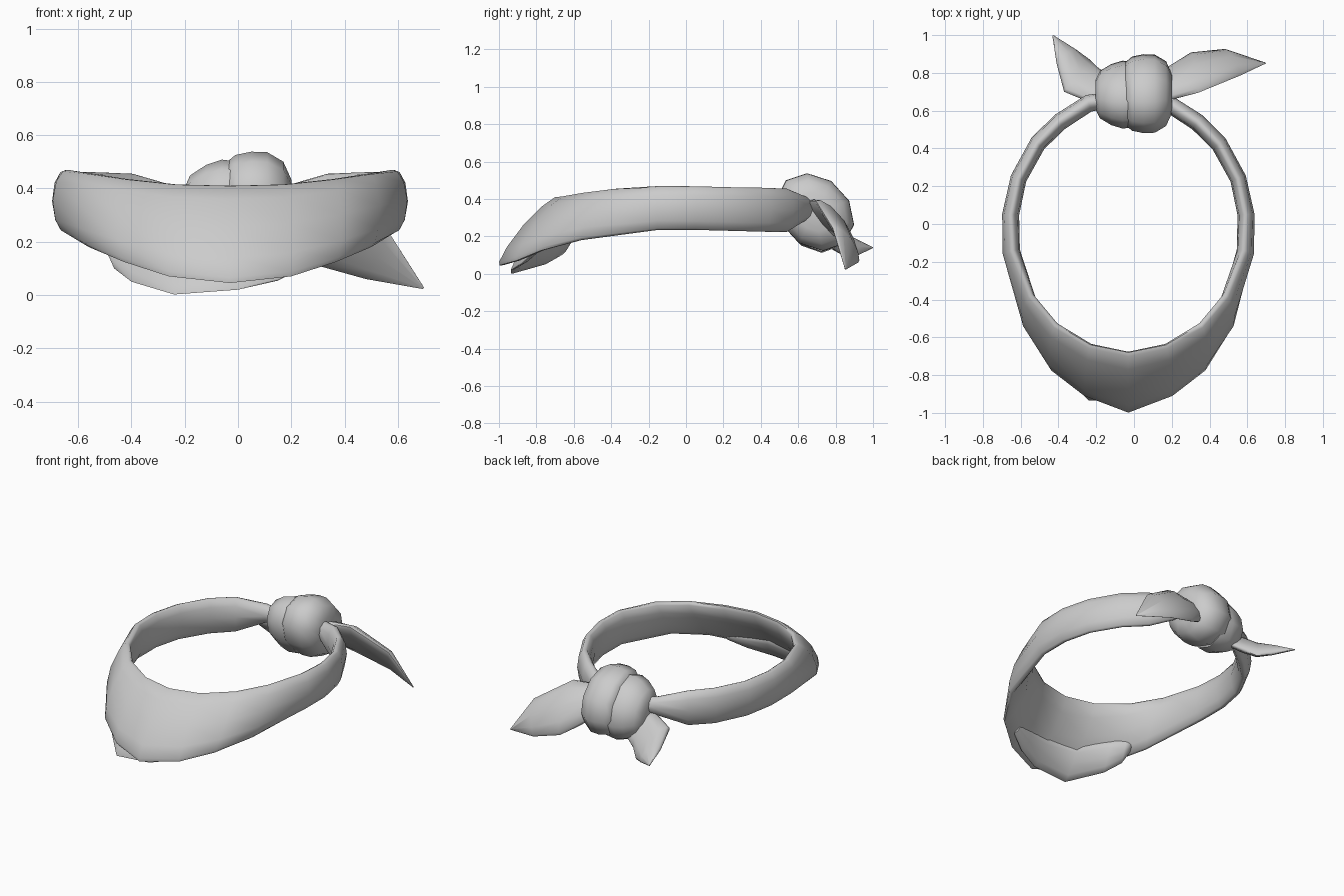
import bpy, bmesh, math
from mathutils import Vector

if "Cube" in bpy.data.objects:
    bpy.data.objects.remove(bpy.data.objects["Cube"])


def loft(name, rings, angle=60):
    """Skin a list of equal-length closed rings and cap both ends."""
    bm = bmesh.new()
    vs = [[bm.verts.new(p) for p in r] for r in rings]
    n = len(rings[0])
    for a, b in zip(vs, vs[1:]):
        for k in range(n):
            bm.faces.new((a[k], a[(k + 1) % n], b[(k + 1) % n], b[k]))
    bm.faces.new(vs[0])
    bm.faces.new(vs[-1])
    bmesh.ops.remove_doubles(bm, verts=bm.verts, dist=0.0005)
    bmesh.ops.recalc_face_normals(bm, faces=bm.faces)
    me = bpy.data.meshes.new(name)
    bm.to_mesh(me)
    bm.free()
    ob = bpy.data.objects.new(name, me)
    bpy.context.collection.objects.link(ob)
    bpy.ops.object.select_all(action='DESELECT')
    bpy.context.view_layer.objects.active = ob
    ob.select_set(True)
    bpy.ops.object.shade_smooth_by_angle(angle=math.radians(angle))
    return ob


def lens(a, b, hint, outer, inner):
    """Folded-cloth section from edge a to edge b, puffed along hint."""
    a, b, h = Vector(a), Vector(b), Vector(hint)
    d = b - a
    if d.length > 1e-4:
        d.normalize()
        h = h - d * h.dot(d)
    h.normalize()
    prof = [(0.03, 0.35), (0.2, 0.8), (0.5, 1.0), (0.8, 0.75), (0.97, 0.3)]
    out = [a.lerp(b, t) + h * outer * s for t, s in prof]
    back = [a.lerp(b, t) - h * inner * s for t, s in reversed(prof)]
    return [a] + out + [b] + back


# neck band: half stations (top x, y, z, bottom x, y, z, outer puff, inner puff)
CX = -0.03
half = [
    (0, -.68, .41, 0, -.998, .045, .045, .05),
    (.20, -.64, .415, .23, -.908, .07, .045, .05),
    (.385, -.53, .435, .40, -.775, .125, .045, .05),
    (.515, -.375, .455, .53, -.56, .18, .05, .045),
    (.61, -.14, .47, .62, -.15, .235, .052, .042),
    (.62, .05, .468, .62, .05, .235, .048, .042),
    (.58, .24, .463, .58, .24, .23, .045, .042),
    (.48, .425, .46, .48, .425, .225, .045, .045),
    (.365, .54, .455, .365, .54, .225, .045, .047),
    (.21, .64, .41, .21, .64, .29, .045, .047),
    (.08, .66, .38, .08, .66, .31, .04, .04),
]


def station(s, side):
    tx, ty, tz, bx, by, bz, o, i = s
    return lens((CX + side * tx, ty, tz), (CX + side * bx, by, bz),
                (side * (tx + bx) / 2, (ty + by) / 2, 0), o, i)


loft("neck_band", [station(s, -1) for s in reversed(half[1:])] + [station(s, 1) for s in half])

# inner cloth layer peeking out under the front of the band
flap = [
    ((-.50, -.60, .25), (-.50, -.62, .18)),
    ((-.46, -.61, .24), (-.465, -.67, .10)),
    ((-.38, -.67, .22), (-.40, -.76, .05)),
    ((-.22, -.79, .19), (-.24, -.935, .002)),
    ((-.02, -.835, .18), (0, -.935, .02)),
    ((.13, -.81, .17), (.15, -.88, .055)),
    ((.25, -.79, .17), (.26, -.82, .11)),
]
loft("under_flap", [lens(a, b, (a[0], a[1], 0), .01, .03) for a, b in flap])


# knot: two overlapping wrapped lobes lofted along x, leaning forward at the top
def lobe(name, cy, cz, prof, ry, rz, sides=10):
    rings = []
    for x, r in prof:
        ring = []
        for k in range(sides):
            t = 2 * math.pi * k / sides + .3
            dz = rz * r * math.sin(t)
            ring.append((x, cy + ry * r * math.cos(t) - .22 * dz, cz + dz))
        rings.append(ring)
    loft(name, rings)


lobe("knot_right_lobe", .69, .33,
     [(-.045, .80), (-.01, .94), (.05, 1), (.11, .99), (.17, .82), (.20, .50)], .205, .208)
lobe("knot_left_lobe", .685, .31,
     [(-.205, .42), (-.18, .70), (-.12, .90), (-.06, 1), (.01, .96)], .175, .198)


# loose tails: pointed, puffed leaves of cloth
def tail(name, edges, hint, puff):
    loft(name, [lens(a, b, hint, o, i) for (a, b), (o, i) in zip(edges, puff)])


tail("right_tail", [
    ((.12, .67, .37), (.12, .79, .24)),
    ((.20, .66, .39), (.19, .83, .18)),
    ((.34, .695, .39), (.30, .90, .11)),
    ((.56, .785, .245), (.48, .92, .06)),
    ((.698, .85, .028), (.693, .855, .023))],
    (0, .8, .55), [(.05, .03), (.06, .025), (.06, .02), (.045, .015), (.003, .003)])
tail("left_tail", [
    ((-.12, .66, .30), (-.10, .77, .16)),
    ((-.24, .65, .30), (-.19, .82, .12)),
    ((-.37, .70, .26), (-.24, .87, .085)),
    ((-.41, .85, .19), (-.31, .92, .10)),
    ((-.432, .995, .142), (-.428, 1.0, .138))],
    (.3, .5, .7), [(.035, .035), (.05, .035), (.055, .025), (.045, .015), (.003, .003)])
